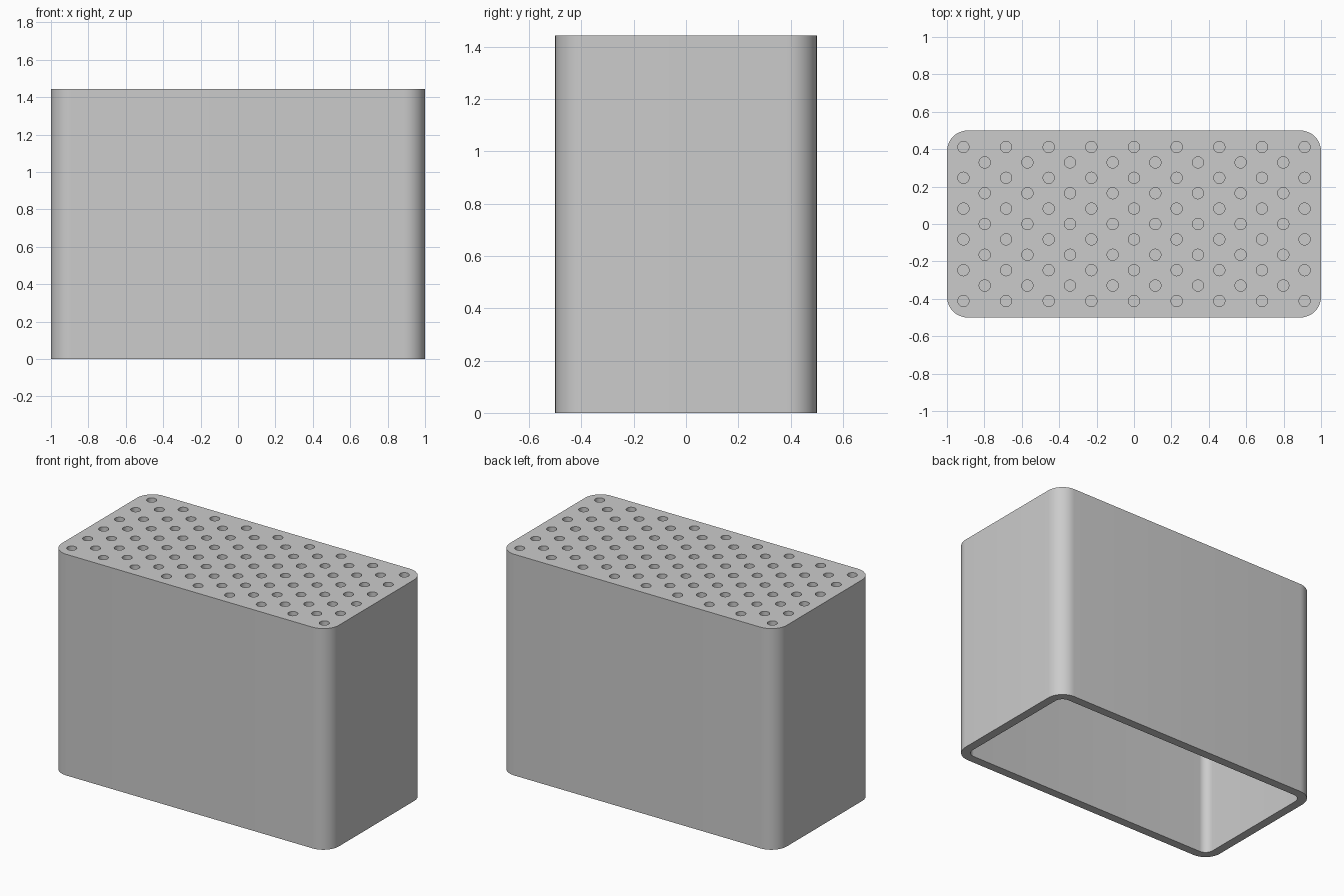
import bpy, bmesh, math

if "Cube" in bpy.data.objects:
    bpy.data.objects.remove(bpy.data.objects["Cube"])

HEIGHT = 1.443
WALL = 0.057      # side wall thickness
CEILING = 0.071   # top plate thickness
HOLE_R = 0.03
HOLE_DEPTH = 0.057

grey = bpy.data.materials.new("plain grey")
grey.diffuse_color = (0.6, 0.6, 0.6, 1)
grey.use_nodes = True
grey.node_tree.nodes["Principled BSDF"].inputs["Base Color"].default_value = grey.diffuse_color


def rounded_rect(hx, hy, r, steps=12):
    """Counter-clockwise outline of a rounded rectangle."""
    pts = []
    for i, (sx, sy) in enumerate([(1, 1), (-1, 1), (-1, -1), (1, -1)]):
        for k in range(steps + 1):
            a = math.pi / 2 * (i + k / steps)
            pts.append((sx * (hx - r) + r * math.cos(a),
                        sy * (hy - r) + r * math.sin(a)))
    return pts


def ring(bm, outline, z):
    return [bm.verts.new((x, y, z)) for x, y in outline]


def make_object(bm, name):
    bmesh.ops.recalc_face_normals(bm, faces=bm.faces)
    mesh = bpy.data.meshes.new(name)
    bm.to_mesh(mesh)
    bm.free()
    mesh.materials.append(grey)
    obj = bpy.data.objects.new(name, mesh)
    bpy.context.collection.objects.link(obj)
    return obj


# Hollow body, closed on top and open underneath
bm = bmesh.new()
outer = rounded_rect(1.0, 0.5, 0.112)
inner = rounded_rect(1.0 - WALL, 0.5 - WALL, 0.112 - WALL)
loops = [ring(bm, outer, HEIGHT), ring(bm, outer, 0),
         ring(bm, inner, 0), ring(bm, inner, HEIGHT - CEILING)]
n = len(outer)
for a, b in zip(loops, loops[1:]):
    for i in range(n):
        j = (i + 1) % n
        bm.faces.new((a[i], b[i], b[j], a[j]))
bm.faces.new(loops[0])
bm.faces.new(loops[3])
body = make_object(bm, "perforated_box")

# Staggered grid of blind round holes
bm = bmesh.new()
for row in range(11):
    count = 9 - row % 2
    for col in range(count):
        x = (col - (count - 1) / 2) * 0.228
        y = (row - 5) * 0.0823
        circle = [(x + HOLE_R * math.cos(math.tau * k / 32),
                   y + HOLE_R * math.sin(math.tau * k / 32)) for k in range(32)]
        low = ring(bm, circle, HEIGHT - HOLE_DEPTH)
        high = ring(bm, circle, HEIGHT + 0.05)
        bm.faces.new(low[::-1])
        bm.faces.new(high)
        for k in range(32):
            m = (k + 1) % 32
            bm.faces.new((low[k], low[m], high[m], high[k]))
cutter = make_object(bm, "hole_cutter")
cutter.hide_render = True

# Cut the holes, then remove the cutter
cut = body.modifiers.new("holes", 'BOOLEAN')
cut.operation = 'DIFFERENCE'
cut.solver = 'EXACT'
cut.object = cutter
bpy.ops.object.select_all(action='DESELECT')
bpy.context.view_layer.objects.active = body
body.select_set(True)
bpy.ops.object.modifier_apply(modifier=cut.name)
bpy.data.objects.remove(cutter)
bpy.ops.object.shade_smooth_by_angle(angle=math.radians(30))
